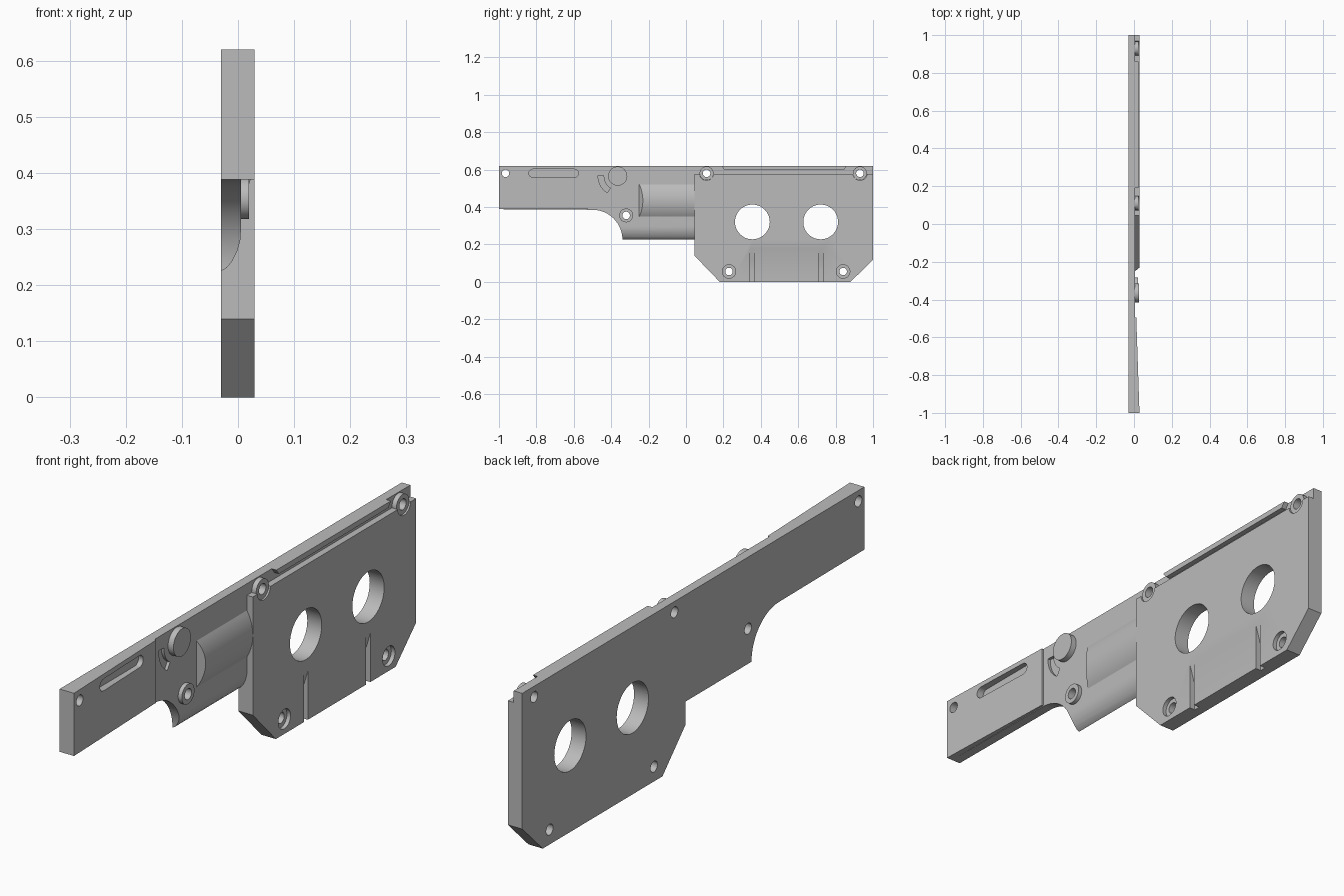
import bpy, bmesh, math
from math import cos, sin, pi, radians

if "Cube" in bpy.data.objects:
    bpy.data.objects.remove(bpy.data.objects["Cube"], do_unlink=True)

grey = bpy.data.materials.new("light_grey")
grey.use_nodes = True
grey.diffuse_color = (0.5, 0.5, 0.5, 1)
grey.node_tree.nodes["Principled BSDF"].inputs["Base Color"].default_value = (0.5, 0.5, 0.5, 1)

BACK, BASE, FACE = -0.03, 0.005, 0.029


def finish(name, bm):
    bmesh.ops.recalc_face_normals(bm, faces=bm.faces)
    me = bpy.data.meshes.new(name)
    bm.to_mesh(me)
    bm.free()
    me.materials.append(grey)
    ob = bpy.data.objects.new(name, me)
    bpy.context.collection.objects.link(ob)
    return ob


def prism(name, pts, lo, hi, axis="x"):
    """Extrude a (y, z) outline along x, or an (x, z) outline along y."""
    bm = bmesh.new()
    place = (lambda p, d: (d, *p)) if axis == "x" else (lambda p, d: (p[0], d, p[1]))
    a = [bm.verts.new(place(p, lo)) for p in pts]
    b = [bm.verts.new(place(p, hi)) for p in pts]
    bm.faces.new(a)
    bm.faces.new(b)
    for i in range(len(pts)):
        j = (i + 1) % len(pts)
        bm.faces.new((a[i], a[j], b[j], b[i]))
    return finish(name, bm)


def arc(y, z, r, start, end, n):
    return [(y + r * cos(radians(start + (end - start) * i / n)),
             z + r * sin(radians(start + (end - start) * i / n))) for i in range(n + 1)]


def disc(name, y, z, r, lo, hi, n=40):
    return prism(name, arc(y, z, r, 0, 360, n)[:-1], lo, hi)


def cut(ob, cutters):
    """Subtract the cutters, bake the result and drop the helpers."""
    for c in cutters:
        c.hide_render = True
        m = ob.modifiers.new("cut", "BOOLEAN")
        m.object, m.operation, m.solver = c, "DIFFERENCE", "EXACT"
    dg = bpy.context.evaluated_depsgraph_get()
    me = bpy.data.meshes.new_from_object(ob.evaluated_get(dg))
    ob.modifiers.clear()
    ob.data = me
    for c in cutters:
        bpy.data.objects.remove(c, do_unlink=True)


def drill(spots, r, lo=-0.1, hi=0.1):
    return [disc("drill", y, z, r, lo, hi) for y, z in spots]


upper = [(0.11, 0.58), (0.93, 0.58)]
lower = [(0.23, 0.055), (0.84, 0.055)]
middle = [(-0.32, 0.355)]
tip = [(-0.965, 0.58)]
windows = [(0.355, 0.32), (0.72, 0.32)]
knob_at = (-0.365, 0.565)

# Back plate with scooped underside
corner = [(0.045, 0.14), (0.18, 0), (0.88, 0), (1, 0.118)]
plate = prism("back_plate",
              [(-1, 0.62), (-1, 0.388)] + arc(-0.5, 0.225, 0.16, 90, 0, 16)
              + [(0.045, 0.225)] + corner + [(1, 0.62)], BACK, BASE)
slot_pts = arc(-0.597, 0.58, 0.022, -90, 90, 12) + arc(-0.818, 0.58, 0.022, 90, 270, 12)
pointer_pts = arc(*knob_at, 0.105, 178, 238, 10) + arc(*knob_at, 0.075, 238, 178, 10)
round_under = prism("round_under",
                    [(BACK, 0.225), (-0.02, 0.231), (-0.01, 0.243), (-0.001, 0.262),
                     (0.004, 0.28), (BASE, 0.295), (0.05, 0.295), (0.05, 0.2), (BACK, 0.2)],
                    -0.36, 0.045, "y")
cut(plate, drill(upper + lower + middle + tip, 0.02) + drill(windows, 0.093)
    + [prism("pointer_cut", pointer_pts, -0.006, 0.05),
       prism("slot_cut", slot_pts, -0.004, 0.05), round_under])

# Tapering front bar
bar = prism("front_bar", [(-1, 0.388), (-0.495, 0.388), (-0.495, 0.62), (-1, 0.62)], BASE, FACE)
for v in bar.data.vertices:
    if v.co.y > -0.6 and v.co.x > 0.02:
        v.co.x = 0.012
cut(bar, drill(tip, 0.02) + [prism("slot_cut", slot_pts, -0.05, 0.05)])

# Cover with chamfered rim
bm = bmesh.new()
base = [bm.verts.new((BASE, y, z)) for y, z in [(0.045, 0.577)] + corner + [(1, 0.577)]]
top = bm.faces.new(base)
bmesh.ops.inset_region(bm, faces=[top], thickness=0.024, use_boundary=True)
for v in bm.verts:
    if v not in base:
        v.co.x = FACE
bm.faces.new(base[::-1])
cover = finish("cover", bm)
grooves = [prism("groove_cut",
                 [(0.006, -0.02), (0.006, 0.06), (0.011, 0.12), (FACE, 0.18), (0.06, 0.18), (0.06, -0.02)],
                 y - 0.012, y + 0.012, "y") for y, z in windows]
cut(cover, drill(windows, 0.093) + drill(lower, 0.02) + drill(lower, 0.036, 0.014)
    + drill(upper, 0.038) + grooves)

# Screw bosses
for name, spots, height in (("rear_boss", upper, 0.023), ("middle_boss", middle, 0.02)):
    for i, (y, z) in enumerate(spots):
        boss = disc(f"{name}_{i + 1}", y, z, 0.037, BASE, height)
        cut(boss, drill([(y, z)], 0.02))

# Top rail with slanted ends
prism("top_rail", [(0.19, 0.62), (0.205, 0.6), (0.845, 0.6), (0.86, 0.62)], BASE, 0.024)

# Round knob
disc("knob", *knob_at, 0.051, BASE, 0.027)

# Barrel-shaped swell with a slanted front end
half, rise = 0.086, 0.024
radius = (half ** 2 + rise ** 2) / (2 * rise)
span = math.degrees(math.asin(half / radius))
swell = prism("barrel_swell", arc(BASE + rise - radius, 0.435, radius, -span, span, 20),
              -0.25, 0.068, "y")
for v in swell.data.vertices:
    if v.co.y < 0:
        v.co.y += 0.8 * (v.co.x - BASE)

# Keep round walls smooth and edges sharp
bpy.ops.object.select_all(action="DESELECT")
for ob in bpy.context.scene.objects:
    if ob.type == "MESH" and grey.name in ob.data.materials:
        ob.select_set(True)
        bpy.context.view_layer.objects.active = ob
bpy.ops.object.shade_smooth_by_angle(angle=radians(30))
